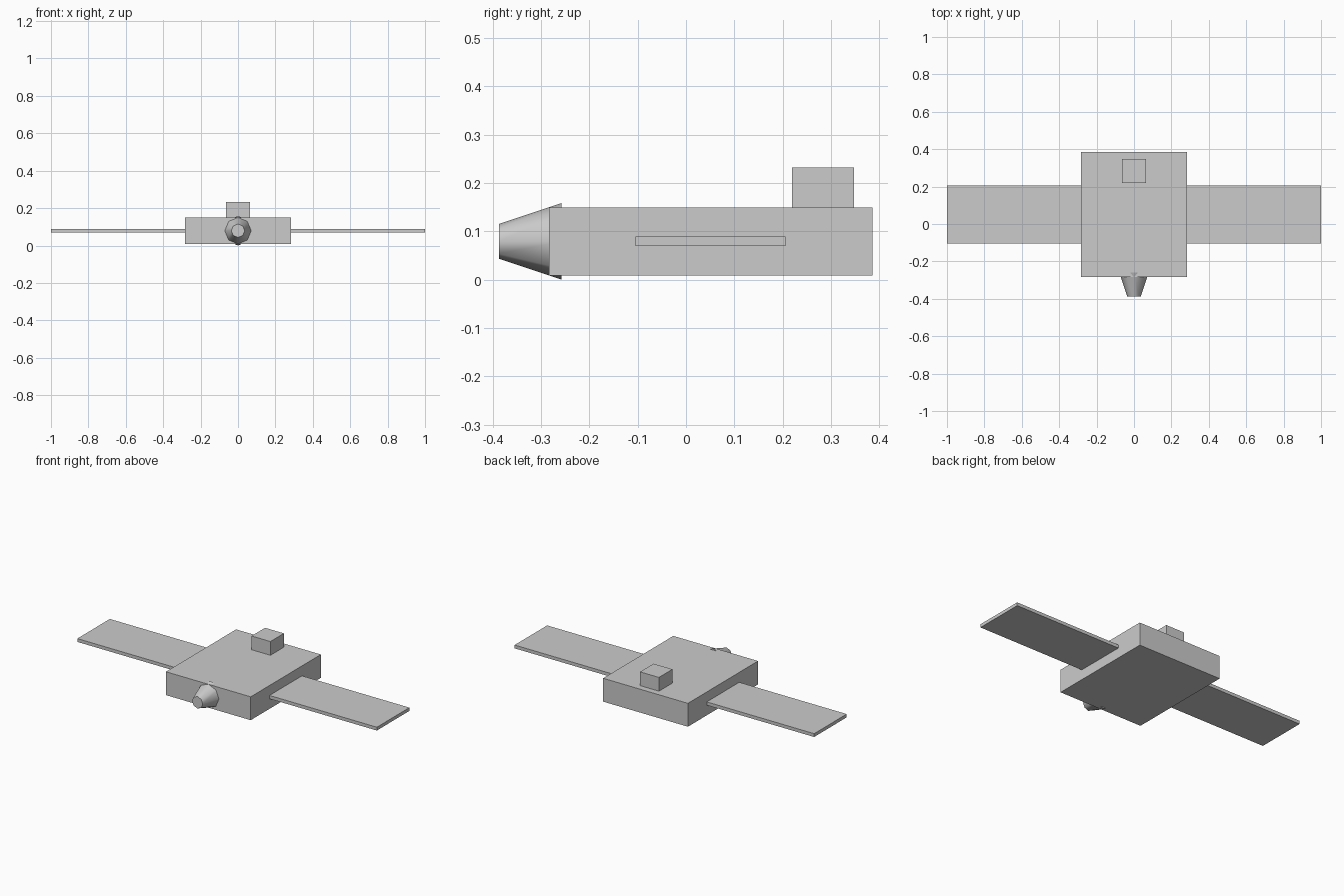
import bpy
import math

if "Cube" in bpy.data.objects:
    bpy.data.objects.remove(bpy.data.objects["Cube"])


def box(name, lo, hi):
    size = [b - a for a, b in zip(lo, hi)]
    mid = [(a + b) / 2 for a, b in zip(lo, hi)]
    bpy.ops.mesh.primitive_cube_add(size=1, location=mid)
    ob = bpy.context.object
    ob.name = name
    ob.scale = size
    bpy.ops.object.transform_apply(location=True, rotation=True, scale=True)
    return ob


# flat main body
box("body", (-0.283, -0.283, 0.008), (0.283, 0.386, 0.149))

# small block on the rear of the roof
box("roof_block", (-0.063, 0.219, 0.149), (0.063, 0.348, 0.232))

# thin side panels, mirrored across x
panel = box("side_panels", (0.283, -0.104, 0.069), (1.0, 0.206, 0.089))
panel.modifiers.new("mirror", "MIRROR").use_axis[0] = True

# eight-sided tapered nozzle at the front, sunk slightly into the body
y_back, y_tip = -0.258, -0.387
bpy.ops.mesh.primitive_cone_add(
    vertices=8, radius1=0.079, radius2=0.036, depth=y_back - y_tip,
    location=(0, (y_back + y_tip) / 2, 0.079), rotation=(math.pi / 2, 0, 0))
bpy.context.object.name = "front_nozzle"
bpy.ops.object.shade_smooth_by_angle(angle=math.radians(50))
